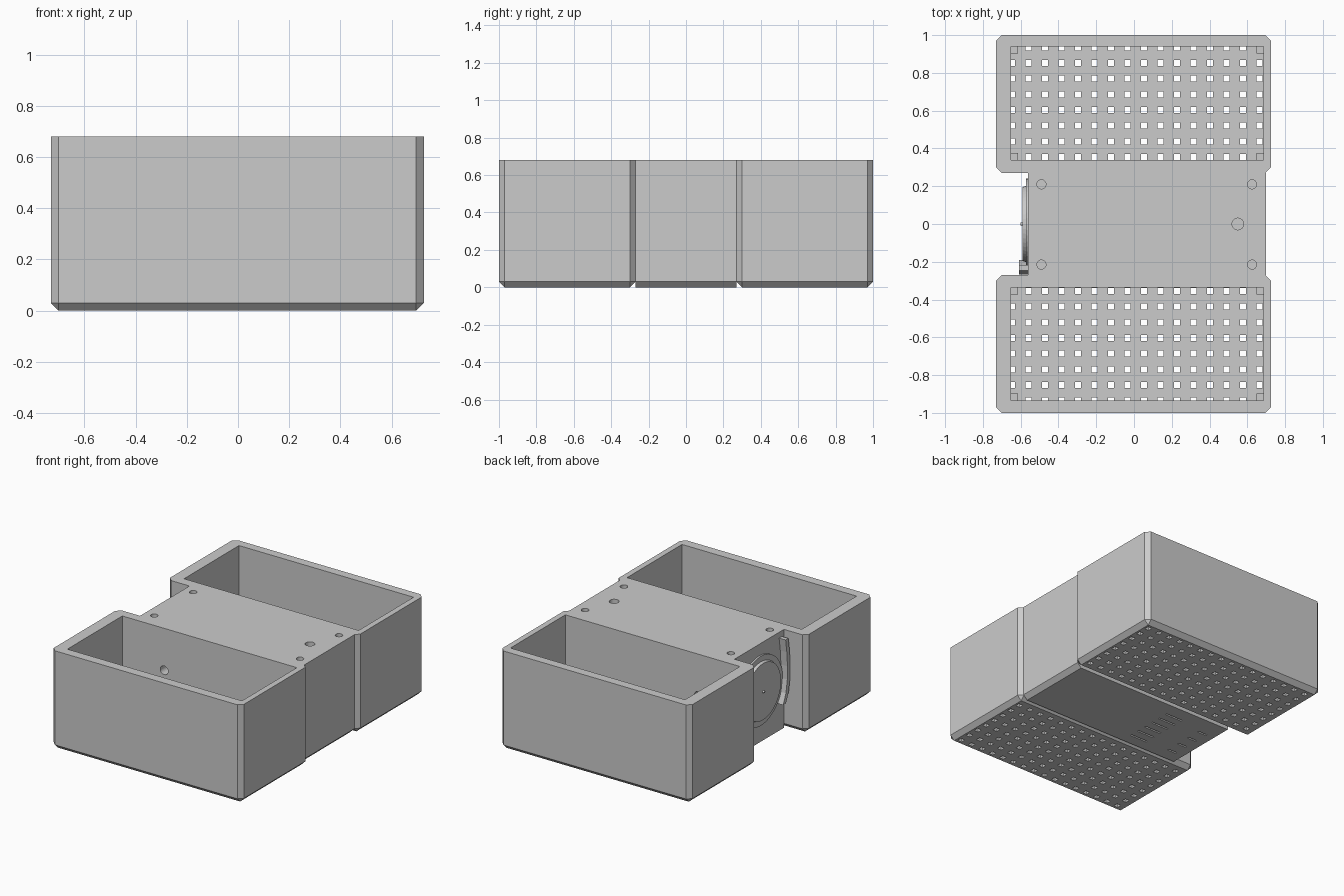
import bpy, bmesh, math
from mathutils import Matrix, Vector

if "Cube" in bpy.data.objects:
    bpy.data.objects.remove(bpy.data.objects["Cube"], do_unlink=True)

grey = bpy.data.materials.new("plain_grey")
grey.use_nodes = True
grey.diffuse_color = (0.6, 0.6, 0.6, 1)
grey.node_tree.nodes["Principled BSDF"].inputs["Base Color"].default_value = (0.6, 0.6, 0.6, 1)

HEIGHT, CHAMFER, FLOOR = 0.68, 0.03, 0.05


def add_box(bm, lo, hi):
    lo, hi = Vector(lo), Vector(hi)
    mat = Matrix.Translation((lo + hi) / 2) @ Matrix.Diagonal((*(hi - lo), 1))
    return bmesh.ops.create_cube(bm, size=1, matrix=mat)["verts"]


def add_cylinder(bm, centre, r1, r2, depth, axis="Z", sides=24):
    turn = {"X": Matrix.Rotation(-math.pi / 2, 4, "Y"),
            "Y": Matrix.Rotation(math.pi / 2, 4, "X"), "Z": Matrix()}[axis]
    bmesh.ops.create_cone(bm, cap_ends=True, segments=sides, radius1=r1, radius2=r2,
                          depth=depth, matrix=Matrix.Translation(centre) @ turn)


def finish(bm, name):
    mesh = bpy.data.meshes.new(name)
    bm.to_mesh(mesh)
    bm.free()
    mesh.materials.append(grey)
    ob = bpy.data.objects.new(name, mesh)
    bpy.context.collection.objects.link(ob)
    return ob


def cut(ob, bm):
    """Subtract the solids in bm from ob, then discard them."""
    cutter = finish(bm, "cutter")
    cutter.hide_render = True
    mod = ob.modifiers.new("cut", "BOOLEAN")
    mod.operation, mod.solver, mod.object = "DIFFERENCE", "EXACT", cutter
    bpy.context.view_layer.objects.active = ob
    bpy.ops.object.modifier_apply(modifier=mod.name)
    bpy.data.objects.remove(cutter, do_unlink=True)


def cable_hole():
    bm = bmesh.new()
    add_cylinder(bm, (-0.33, 0, 0.39), 0.03, 0.03, 0.8, "Y")
    return bm


# Two open bins with chamfered corners and perforated floors
for side, name in ((-1, "front_bin"), (1, "back_bin")):
    bm = bmesh.new()
    ys = sorted((side * 0.27, side * 1.0))
    add_box(bm, (-0.73, ys[0], 0), (0.725, ys[1], HEIGHT))
    edges = [e for e in bm.edges if min(v.co.z for v in e.verts) < 0.01]
    bmesh.ops.bevel(bm, geom=edges, offset=CHAMFER, segments=1, affect="EDGES")
    ob = finish(bm, name)

    mid = side * 0.637 + 0.002
    y0, y1 = mid - 0.3, mid + 0.3
    bm = bmesh.new()
    add_box(bm, (-0.65, y0, FLOOR), (0.685, y1, 1))
    cut(ob, bm)

    bm = bmesh.new()
    for i in range(16):
        for j in range(8):
            x, y = -0.645 + i * 0.0873, side * (0.355 + j * 0.0829)
            add_box(bm, (x - 0.016, y - 0.016, -0.1), (x + 0.016, y + 0.016, FLOOR + 0.012))
    cut(ob, bm)
    cut(ob, cable_hole())

    # Small pads in the floor corners
    bm = bmesh.new()
    for x in (-0.65, 0.648):
        for y in (y0, y1 - 0.037):
            add_box(bm, (x, y, FLOOR - 0.02), (x + 0.037, y + 0.037, FLOOR + 0.03))
    finish(bm, name + "_corner_pads")

# Closed housing between the bins
bm = bmesh.new()
add_box(bm, (-0.56, -0.27, 0), (0.70, 0.27, HEIGHT))
edges = [e for e in bm.edges if all(v.co.z < 0.01 and v.co.x > 0.6 for v in e.verts)]
bmesh.ops.bevel(bm, geom=edges, offset=CHAMFER, segments=1, affect="EDGES")
housing = finish(bm, "centre_housing")
cut(housing, cable_hole())

# Blind screw holes in the top and shallow grooves underneath
bm = bmesh.new()
for x in (-0.49, 0.625):
    for y in (-0.215, 0.21):
        add_cylinder(bm, (x, y, HEIGHT), 0.024, 0.024, 0.16)
add_cylinder(bm, (0.55, 0, HEIGHT), 0.031, 0.031, 0.16)
for i in range(6):
    y = -0.19 + i * 0.07
    add_box(bm, (-0.26, y, -0.1), (-0.13, y + 0.012, 0.01))
for i in range(4):
    y = -0.18 + i * 0.1
    add_box(bm, (-0.50, y, -0.1), (-0.43, y + 0.012, 0.01))
cut(housing, bm)

# Round dial in the recess: thin rim, raised disc and centre point
for name, r1, r2, x in (("dial_rim", 0.24, 0.24, -0.572),
                        ("dial_disc", 0.21, 0.195, -0.59),
                        ("dial_centre", 0.02, 0.006, -0.602)):
    bm = bmesh.new()
    depth = -0.55 - x
    add_cylinder(bm, (x + depth / 2, 0, 0.36), r1, r2, depth, "X", 48)
    finish(bm, name)

# Curved lever beside the dial, swept as a strip and extruded outward
path = [(-0.232, 0.64), (-0.245, 0.55), (-0.252, 0.45), (-0.25, 0.36),
        (-0.235, 0.27), (-0.205, 0.20)]
bm = bmesh.new()
outline = [(y - 0.015, z) for y, z in path] + [(y + 0.015, z) for y, z in reversed(path)]
face = bm.faces.new([bm.verts.new((-0.55, y, z)) for y, z in outline])
grown = bmesh.ops.extrude_face_region(bm, geom=[face])
verts = [g for g in grown["geom"] if isinstance(g, bmesh.types.BMVert)]
bmesh.ops.translate(bm, verts=verts, vec=(-0.06, 0, 0))
bmesh.ops.recalc_face_normals(bm, faces=bm.faces)
finish(bm, "dial_lever")
